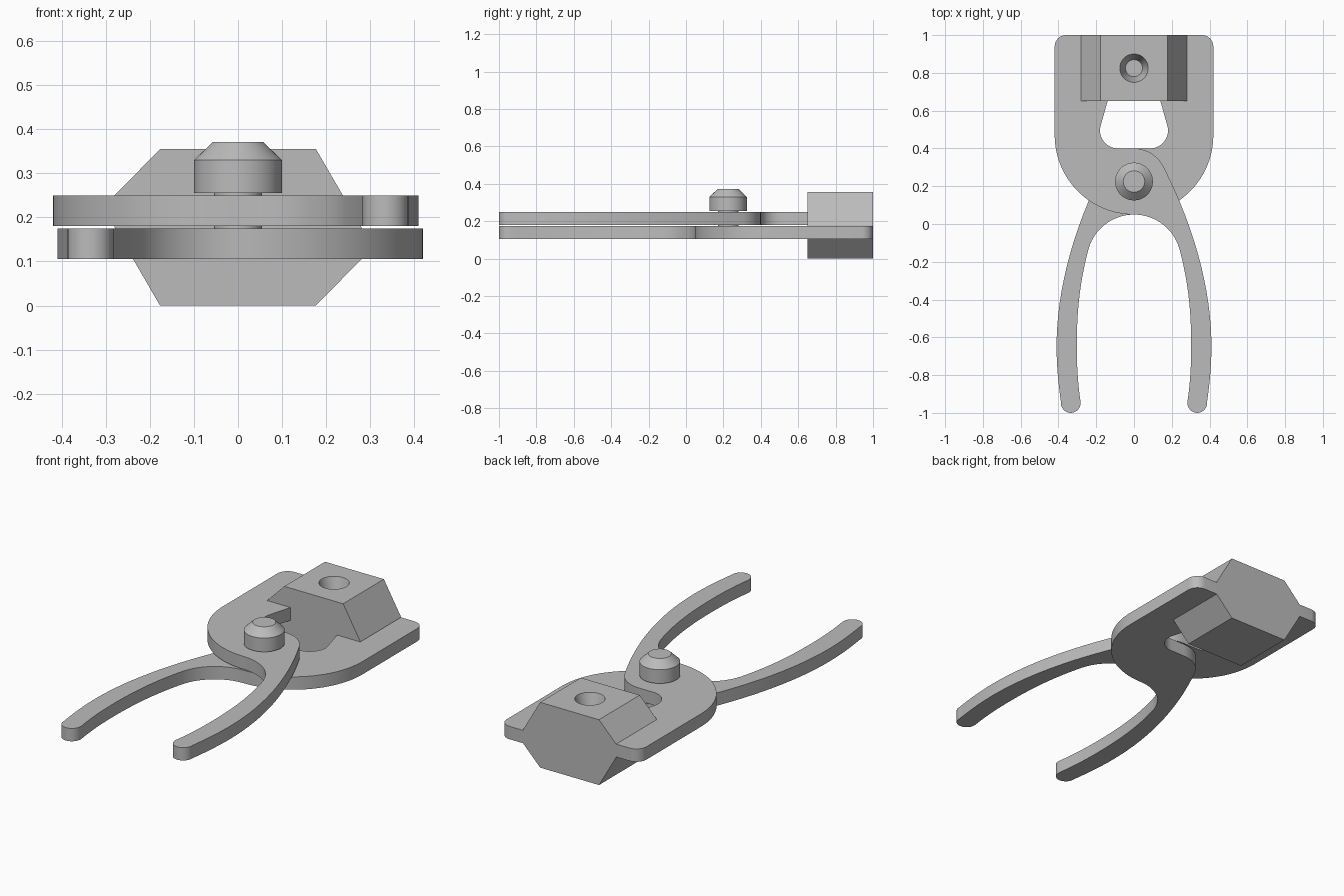
import bpy
import bmesh
from math import cos, sin, pi, radians
from mathutils import Vector
from mathutils.geometry import interpolate_bezier

default = bpy.data.objects.get("Cube")
if default:
    bpy.data.objects.remove(default)

STEEL = bpy.data.materials.new("grey steel")
STEEL.use_nodes = True
STEEL.diffuse_color = (0.5, 0.5, 0.5, 1)
STEEL.node_tree.nodes["Principled BSDF"].inputs["Base Color"].default_value = STEEL.diffuse_color

MID_Z = 0.1775   # parting plane between the two levers
PIVOT_Y = 0.225


def arc(cx, cy, r, a0, a1, n=14):
    angles = [radians(a0 + (a1 - a0) * i / n) for i in range(n + 1)]
    return [(cx + r * cos(a), cy + r * sin(a)) for a in angles]


def bezier(*pts, n=14):
    curve = interpolate_bezier(*[Vector(p) for p in pts], n)
    return [(p.x, p.y) for p in curve]


def prism(name, outline, to_3d, depth):
    """Extrude a flat outline along a vector."""
    bm = bmesh.new()
    face = bm.faces.new([bm.verts.new(to_3d(p)) for p in outline])
    bmesh.ops.remove_doubles(bm, verts=bm.verts, dist=0.0005)
    grown = bmesh.ops.extrude_face_region(bm, geom=list(bm.faces), use_keep_orig=True)
    moved = [v for v in grown["geom"] if isinstance(v, bmesh.types.BMVert)]
    bmesh.ops.translate(bm, verts=moved, vec=depth)
    bmesh.ops.recalc_face_normals(bm, faces=bm.faces)
    return finish(name, bm)


def lathe(name, profile, y, steps=48):
    """Spin a radius and height profile around an upright axis."""
    bm = bmesh.new()
    verts = [bm.verts.new((r, 0, z)) for r, z in profile]
    edges = [bm.edges.new(pair) for pair in zip(verts, verts[1:])]
    bmesh.ops.spin(bm, geom=verts + edges, cent=(0, 0, 0), axis=(0, 0, 1),
                   angle=2 * pi, steps=steps)
    bmesh.ops.remove_doubles(bm, verts=bm.verts, dist=0.0005)
    bmesh.ops.recalc_face_normals(bm, faces=bm.faces)
    bmesh.ops.translate(bm, verts=bm.verts, vec=(0, y, 0))
    return finish(name, bm)


def finish(name, bm):
    mesh = bpy.data.meshes.new(name)
    bm.to_mesh(mesh)
    bm.free()
    mesh.materials.append(STEEL)
    obj = bpy.data.objects.new(name, mesh)
    bpy.context.collection.objects.link(obj)
    return obj


# Lever outline: jaw on one side, curved handle on the other
lever = (
    arc(0, 0.47, 0.42, 270, 180, 24)                     # jaw outer curve
    + arc(-0.36, 0.94, 0.06, 180, 90, 8)                 # rear corner
    + [(-0.26, 1.0), (-0.26, 0.7), (-0.14, 0.7), (-0.14, 0.65)]
    + arc(-0.085, 0.495, 0.095, 168, 270)                # opening corner
    + arc(0, PIVOT_Y, 0.175, 90, 29)                     # pivot boss
    + bezier((0.153, 0.31), (0.27, 0.08), (0.41, -0.27), (0.41, -0.65), n=20)
    + bezier((0.41, -0.65), (0.41, -0.75), (0.4, -0.85), (0.387, -0.94), n=8)
    + arc(0.335, -0.948, 0.052, 0, -180)                 # handle tip
    + bezier((0.283, -0.94), (0.297, -0.85), (0.303, -0.75), (0.303, -0.65), n=8)
    + bezier((0.303, -0.65), (0.303, -0.45), (0.285, -0.3), (0.2415, -0.135))
    + arc(0, -0.2, 0.25, 15, 90)                         # crotch
)
upper = prism("upper_lever", lever, lambda p: (p[0], p[1], 0.18), (0, 0, 0.07))

# Lower lever is the same part turned over about the long axis
lower = upper.copy()
lower.name = "lower_lever"
lower.rotation_euler.y = pi
lower.location.z = 2 * MID_Z
bpy.context.collection.objects.link(lower)

# Jaw block section, symmetric under a half turn
half = [(0.177, MID_Z), (0.28, 0), (0.28, -0.0725), (0.177, -MID_Z)]
section = half + [(-x, -z) for x, z in half]
block = prism("jaw_block", section, lambda p: (p[0], 0.65, MID_Z + p[1]), (0, 0.35, 0))

# Tapered socket sunk into the top of the block
cutter = lathe("socket_cutter", [(0, 0.255), (0.045, 0.255), (0.075, 0.355),
                                 (0.075, 0.4), (0, 0.4)], 0.825)
cutter.hide_render = True
cut = block.modifiers.new("socket", "BOOLEAN")
cut.operation = "DIFFERENCE"
cut.solver = "EXACT"
cut.object = cutter
bpy.context.view_layer.objects.active = block
bpy.ops.object.modifier_apply(modifier=cut.name)
bpy.data.objects.remove(cutter)

# Pivot pin with chamfered head
pin = lathe("pivot_pin", [(0, 0.12), (0.055, 0.12), (0.055, 0.255), (0.1, 0.255),
                          (0.1, 0.33), (0.057, 0.371), (0, 0.371)], PIVOT_Y)

# Smooth the curved walls, keep edges sharp
bpy.ops.object.select_all(action="DESELECT")
for obj in (upper, block, pin):
    obj.select_set(True)
bpy.context.view_layer.objects.active = upper
bpy.ops.object.shade_smooth_by_angle(angle=radians(30))
